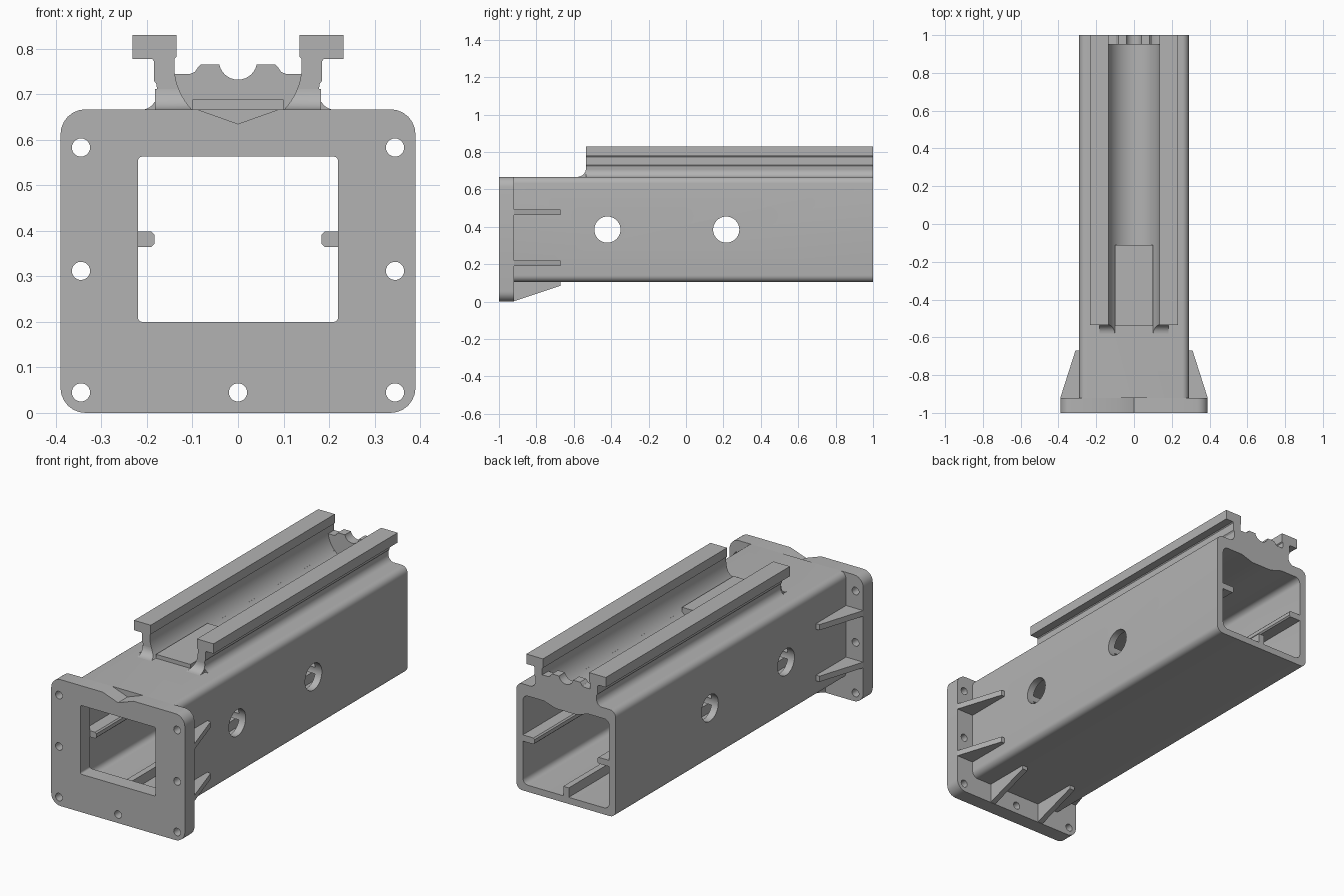
import bpy, bmesh, math

default = bpy.data.objects.get("Cube")
if default:
    bpy.data.objects.remove(default, do_unlink=True)

grey = bpy.data.materials.new("machined grey")
grey.use_nodes = True
COLOUR = (0.45, 0.45, 0.45, 1)
grey.diffuse_color = COLOUR
grey.node_tree.nodes["Principled BSDF"].inputs["Base Color"].default_value = COLOUR

FRONT, BACK, FLANGE_BACK, TOP = -1.0, 1.0, -0.92, 0.667
RAIL_FRONT, PLATE_FRONT = -0.535, 0.95
CHANNEL_Z, CHANNEL_R = 0.763, 0.14
HOLE_Z = 0.385


def prism(name, points, start, end, axis="y"):
    """Extrude a 2D outline along an axis; the outline uses the other two axes."""
    place = {"x": lambda a, b, t: (t, a, b),
             "y": lambda a, b, t: (a, t, b),
             "z": lambda a, b, t: (a, b, t)}[axis]
    bm = bmesh.new()
    rings = [[bm.verts.new(place(a, b, t)) for a, b in points] for t in (start, end)]
    for ring in rings:
        bm.faces.new(ring)
    n = len(points)
    for i in range(n):
        j = (i + 1) % n
        bm.faces.new((rings[0][i], rings[0][j], rings[1][j], rings[1][i]))
    bmesh.ops.recalc_face_normals(bm, faces=bm.faces)
    mesh = bpy.data.meshes.new(name)
    bm.to_mesh(mesh)
    bm.free()
    mesh.materials.append(grey)
    ob = bpy.data.objects.new(name, mesh)
    bpy.context.collection.objects.link(ob)
    return ob


def arc(cx, cz, r, start, end, steps):
    angles = [math.radians(start + (end - start) * i / steps) for i in range(steps + 1)]
    return [(cx + r * math.cos(a), cz + r * math.sin(a)) for a in angles]


def circle(cx, cz, r, steps=40):
    return arc(cx, cz, r, 0, 360, steps)[:-1]


def rounded(half, low, high, r):
    """Rounded rectangle, starting with the upper +x corner."""
    pts = []
    for i, (sx, z) in enumerate(((1, high - r), (-1, high - r), (-1, low + r), (1, low + r))):
        pts += arc(sx * (half - r), z, r, i * 90, i * 90 + 90, 6)
    return pts


def cut(ob, cutters):
    for c in cutters:
        mod = ob.modifiers.new("cut", "BOOLEAN")
        mod.operation, mod.solver, mod.object = "DIFFERENCE", "EXACT", c
    bpy.context.view_layer.update()
    graph = bpy.context.evaluated_depsgraph_get()
    mesh = bpy.data.meshes.new_from_object(ob.evaluated_get(graph))
    ob.modifiers.clear()
    ob.data = mesh
    for c in cutters:
        bpy.data.objects.remove(c, do_unlink=True)


def side_holes():
    return [prism("hole_cutter", circle(y, HOLE_Z, 0.07), -0.5, 0.5, "x") for y in (-0.42, 0.215)]


def channel_cutter(start, end):
    return prism("channel_cutter", circle(0, CHANNEL_Z, CHANNEL_R, 64), start, end)


parts = []

# Hollow square tube, its ceiling thickened under the channel
tube = prism("tube", rounded(0.29, 0.105, TOP, 0.035), FLANGE_BACK, BACK)
cavity = rounded(0.252, 0.14, 0.61, 0.03)
cavity[7:7] = [(0.13, 0.61), (0.06, 0.588), (-0.06, 0.588), (-0.13, 0.61)]
cut(tube, [prism("cavity_cutter", cavity, FLANGE_BACK - 0.1, BACK + 0.1),
           channel_cutter(RAIL_FRONT, PLATE_FRONT)] + side_holes())
parts.append(tube)

# Front flange with window, bolt holes and sighting notch
flange = prism("flange", rounded(0.39, 0, TOP, 0.055), FRONT, FLANGE_BACK)
bolts = [(s * 0.345, z) for s in (-1, 1) for z in (0.045, 0.312, 0.583)] + [(0, 0.045)]
cutters = [prism("bolt_cutter", circle(x, z, 0.02, 24), FRONT - 0.1, FLANGE_BACK + 0.1)
           for x, z in bolts]
cutters.append(prism("window_cutter", rounded(0.22, 0.2, 0.563, 0.01),
                     FRONT - 0.1, FLANGE_BACK + 0.1))
cutters.append(prism("notch_cutter", [(0, 0.635), (0.18, 0.699), (-0.18, 0.699)],
                     FRONT - 0.1, FLANGE_BACK + 0.1))
cut(flange, cutters)
parts.append(flange)

# Rail outline: cap, neck, flared foot and curved channel wall
rail_outline = [(0.135, 0.83), (0.232, 0.83), (0.232, 0.778), (0.189, 0.778),
                (0.185, 0.773), (0.185, 0.73), (0.179, 0.722)]
rail_outline += arc(0.216, 0.704, 0.039, 165, 255, 8)
rail_outline += [(0.206, 0.66)]
rail_outline += arc(0, CHANNEL_Z, CHANNEL_R, -47.4, 0, 14) + [(0.14, 0.778), (0.135, 0.782)]

for side, s in (("right", -1), ("left", 1)):
    parts.append(prism(side + "_rail", [(s * x, z) for x, z in rail_outline], RAIL_FRONT, BACK))

    # Concave fillet at the front of each rail foot
    fillet = [(RAIL_FRONT, 0.66), (RAIL_FRONT - 0.045, 0.66)]
    fillet += arc(RAIL_FRONT - 0.045, TOP + 0.045, 0.045, -90, 0, 8)
    foot = prism(side + "_rail_foot", fillet, s * 0.09, s * 0.182, "x")
    cut(foot, [channel_cutter(-0.7, -0.4)])
    parts.append(foot)

    # Inner rib along the side wall
    rib = prism(side + "_inner_rib",
                [(s * 0.26, 0.365), (s * 0.19, 0.365), (s * 0.183, 0.372),
                 (s * 0.183, 0.391), (s * 0.19, 0.398), (s * 0.26, 0.398)], FLANGE_BACK, BACK)
    cut(rib, side_holes())
    parts.append(rib)

    # Gussets behind the flange
    plan = [(s * 0.28, FLANGE_BACK), (s * 0.39, FLANGE_BACK), (s * 0.31, -0.67), (s * 0.28, -0.67)]
    for level, z in (("lower", 0.19), ("upper", 0.462)):
        parts.append(prism(f"{side}_{level}_gusset", plan, z, z + 0.03, "z"))
    parts.append(prism(side + "_bottom_gusset",
                       [(FLANGE_BACK, 0.11), (FLANGE_BACK, 0.002), (-0.67, 0.085), (-0.67, 0.11)],
                       s * 0.155 - 0.015, s * 0.155 + 0.015, "x"))

# Floor rib inside the tube
parts.append(prism("floor_rib", [(-0.016, 0.13), (0.016, 0.13), (0.016, 0.19), (-0.016, 0.19)],
                   FLANGE_BACK, BACK))

# Flat pad at the front of the channel
parts.append(prism("channel_pad", [(-0.1, 0.64), (0.1, 0.64), (0.1, 0.688), (-0.1, 0.688)],
                   RAIL_FRONT - 0.005, -0.11))

# Scalloped plate closing the back of the channel
edge = [(0.145, 0.66), (0.145, 0.745), (0.105, 0.745), (0.095, 0.749),
        (0.088, 0.759), (0.082, 0.765), (0.041, 0.765)]
scallop = arc(0, 0.774, 0.042, -14, -166, 14)
parts.append(prism("channel_end_plate",
                   edge + scallop + [(-x, z) for x, z in reversed(edge)], PLATE_FRONT, BACK))

# Smooth the curved faces, keeping corners crisp
bpy.ops.object.select_all(action="DESELECT")
for ob in parts:
    ob.select_set(True)
bpy.context.view_layer.objects.active = tube
bpy.ops.object.shade_smooth_by_angle(angle=math.radians(30))
